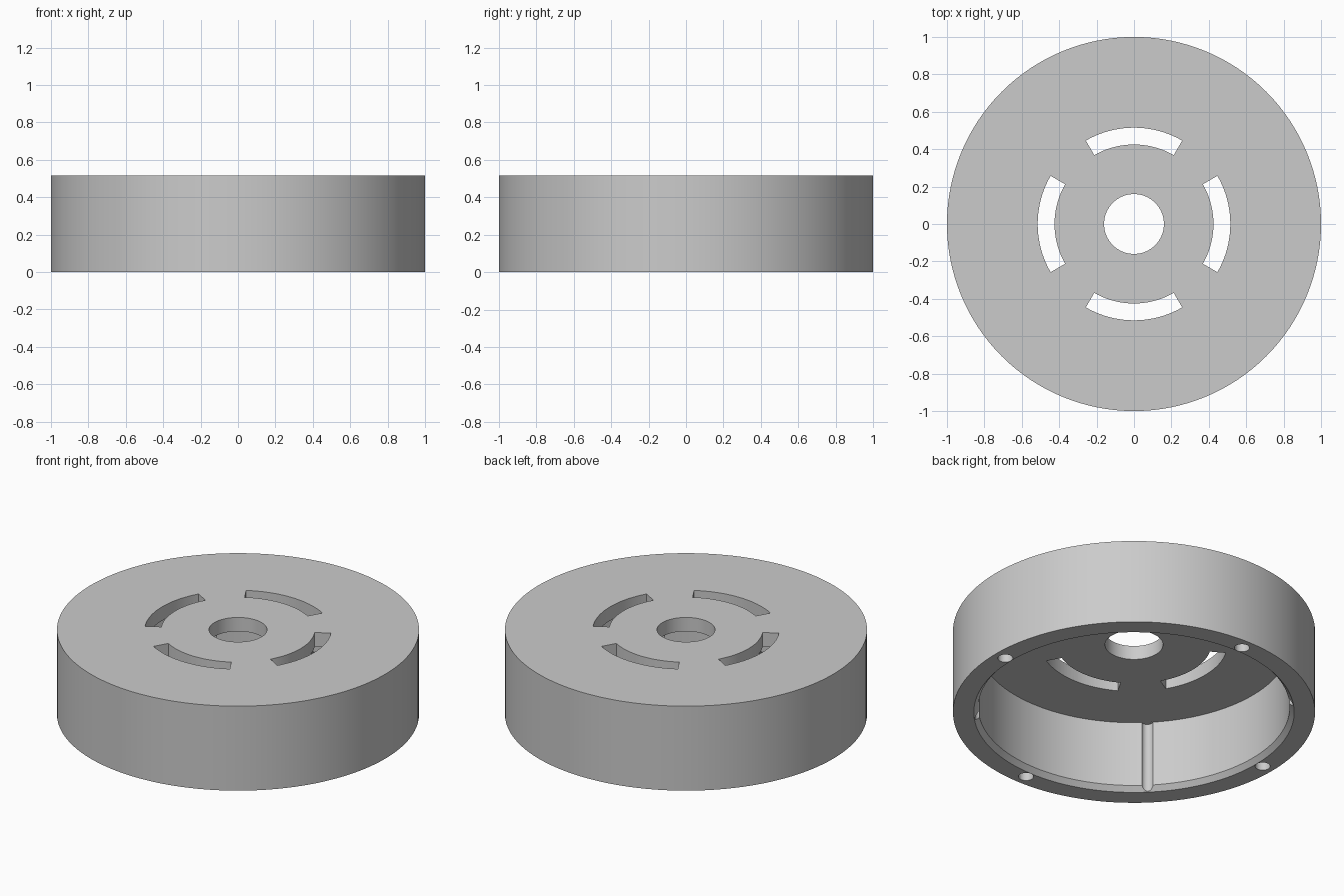
import bpy, bmesh
from math import sin, cos, pi, radians

if "Cube" in bpy.data.objects:
    bpy.data.objects.remove(bpy.data.objects["Cube"])

SEG = 128
H, CEIL = 0.515, 0.43          # total height, underside of the top plate


def new_object(name, bm):
    bmesh.ops.recalc_face_normals(bm, faces=bm.faces)
    me = bpy.data.meshes.new(name)
    bm.to_mesh(me)
    bm.free()
    ob = bpy.data.objects.new(name, me)
    bpy.context.collection.objects.link(ob)
    return ob


def prism(bm, outline, z0, z1):
    """Closed upright prism from a 2D outline."""
    lo = [bm.verts.new((x, y, z0)) for x, y in outline]
    hi = [bm.verts.new((x, y, z1)) for x, y in outline]
    bm.faces.new(lo[::-1])
    bm.faces.new(hi)
    n = len(lo)
    for i in range(n):
        j = (i + 1) % n
        bm.faces.new((lo[i], lo[j], hi[j], hi[i]))


def polar(r, a):
    return r * cos(a), r * sin(a)


def circle(cx, cy, r, n=24):
    return [(cx + r * cos(2 * pi * i / n), cy + r * sin(2 * pi * i / n)) for i in range(n)]


# Cup-shaped housing with centre bore, lathed from its half section
profile = [(0.16, H), (1, H), (1, 0), (0.885, 0), (0.86, 0.03), (0.86, CEIL), (0.16, CEIL)]
bm = bmesh.new()
rings = []
for k in range(SEG):
    a = 2 * pi * k / SEG
    rings.append([bm.verts.new((*polar(r, a), z)) for r, z in profile])
for k in range(SEG):
    p, q = rings[k], rings[(k + 1) % SEG]
    for i in range(len(profile)):
        j = (i + 1) % len(profile)
        bm.faces.new((p[i], p[j], q[j], q[i]))
housing = new_object("housing", bm)

# Cutters: curved slots, blind rim holes and grooves in the inner wall
bm = bmesh.new()
for k in range(4):
    a = k * pi / 2
    arc = [a + radians(-30 + 60 * i / 20) for i in range(21)]
    prism(bm, [polar(0.515, t) for t in arc] + [polar(0.425, t) for t in arc[::-1]],
          CEIL - 0.1, H + 0.1)
    prism(bm, circle(*polar(0.928, a), 0.042), -0.1, 0.3)
    prism(bm, circle(*polar(0.85, a + pi / 4), 0.032), -0.1, CEIL - 0.0005)
cutter = new_object("cutters", bm)
cutter.hide_render = True

mod = housing.modifiers.new("cut", 'BOOLEAN')
mod.operation = 'DIFFERENCE'
mod.solver = 'EXACT'
mod.object = cutter
bpy.context.view_layer.objects.active = housing
housing.select_set(True)
cutter.select_set(False)
bpy.ops.object.modifier_apply(modifier=mod.name)
bpy.data.objects.remove(cutter)

# Single grey colour
grey = bpy.data.materials.new("grey")
grey.diffuse_color = (0.6, 0.6, 0.6, 1)
grey.use_nodes = True
grey.node_tree.nodes["Principled BSDF"].inputs["Base Color"].default_value = grey.diffuse_color
housing.data.materials.clear()
housing.data.materials.append(grey)
for f in housing.data.polygons:
    f.material_index = 0
bpy.ops.object.shade_smooth_by_angle(angle=radians(30))
